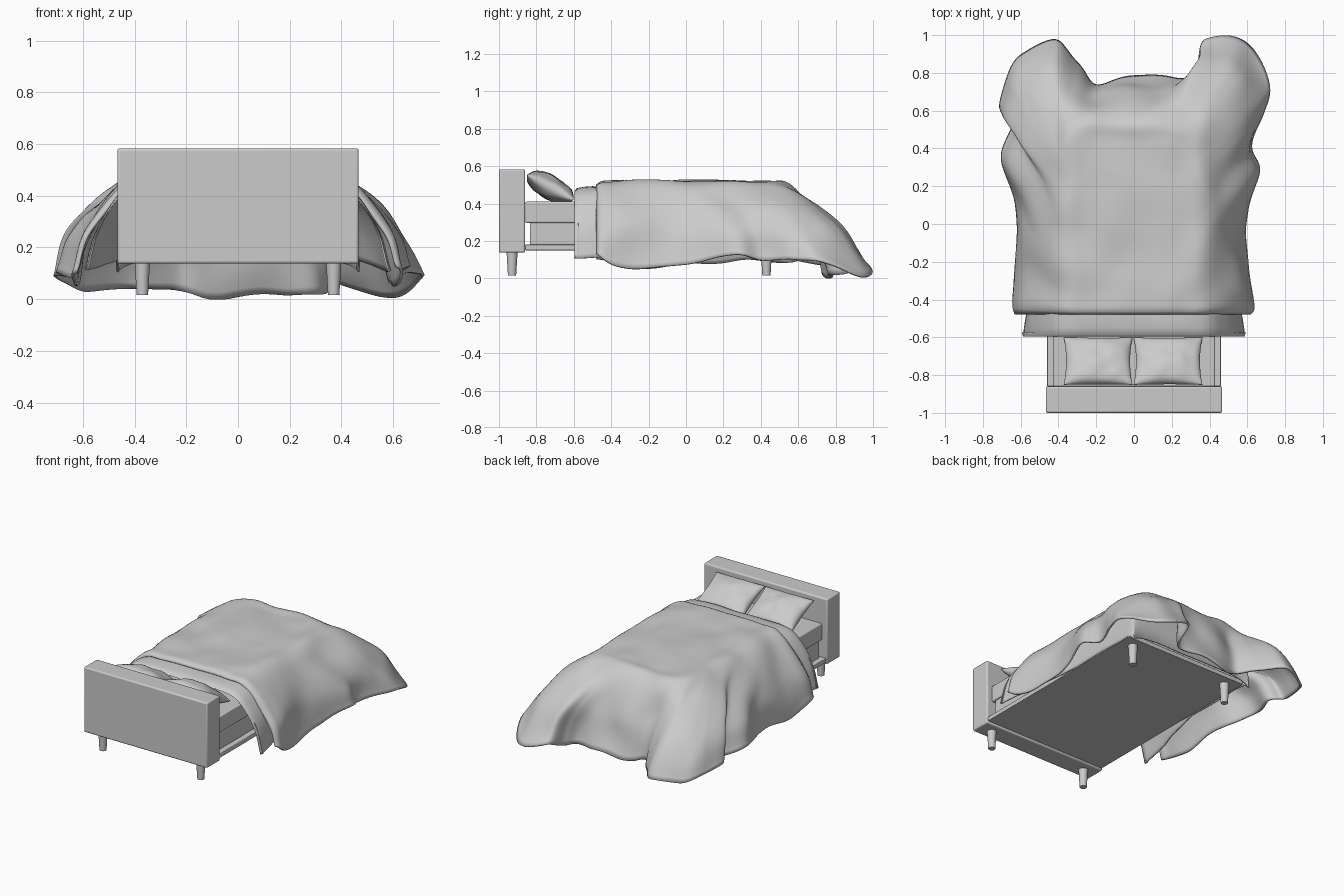
import bpy, bmesh, math
from mathutils import Vector, noise, Matrix

if "Cube" in bpy.data.objects:
    bpy.data.objects.remove(bpy.data.objects["Cube"])


def make(name, verts, faces, merge=0.0):
    me = bpy.data.meshes.new(name)
    me.from_pydata(verts, [], faces)
    bm = bmesh.new()
    bm.from_mesh(me)
    if merge:
        bmesh.ops.remove_doubles(bm, verts=bm.verts, dist=merge)
    bmesh.ops.recalc_face_normals(bm, faces=bm.faces)
    bm.to_mesh(me)
    bm.free()
    ob = bpy.data.objects.new(name, me)
    bpy.context.collection.objects.link(ob)
    return ob


def smooth(ob, angle=40):
    bpy.ops.object.select_all(action='DESELECT')
    bpy.context.view_layer.objects.active = ob
    ob.select_set(True)
    bpy.ops.object.shade_smooth_by_angle(angle=math.radians(angle))


def box(name, lo, hi, bevel=0.006):
    lo, hi = Vector(lo), Vector(hi)
    bpy.ops.mesh.primitive_cube_add(size=1, location=(lo + hi) / 2)
    ob = bpy.context.object
    ob.name = name
    ob.scale = hi - lo
    bpy.ops.object.transform_apply(location=False, rotation=False, scale=True)
    m = ob.modifiers.new("bevel", 'BEVEL')
    m.width, m.segments = bevel, 3
    smooth(ob)
    return ob


def spline(pts, t):
    """Catmull-Rom through pts, t in 0..1."""
    n = len(pts) - 1
    i = min(int(t * n), n - 1)
    f = t * n - i
    b, c = pts[i], pts[i + 1]
    a = pts[i - 1] if i else b * 2 - c
    d = pts[i + 2] if i + 2 <= n else c * 2 - b
    return 0.5 * (2 * b + (c - a) * f + (2 * a - 5 * b + 4 * c - d) * f ** 2
                  + (3 * b - a - 3 * c + d) * f ** 3)


def grid_faces(rows, cols):
    return [(r * cols + c, r * cols + c + 1, (r + 1) * cols + c + 1, (r + 1) * cols + c)
            for r in range(rows - 1) for c in range(cols - 1)]


def cloth(name, verts, faces, thickness):
    ob = make(name, verts, faces, 0.0005)
    # outside faces up
    if sum(p.normal.z * p.area for p in ob.data.polygons) < 0:
        ob.data.flip_normals()
    m = ob.modifiers.new("thickness", 'SOLIDIFY')
    m.thickness, m.offset = thickness, -1
    smooth(ob, 70)
    return ob


# Bed frame, box spring and mattress
box("headboard", (-0.467, -1.0, 0.137), (0.467, -0.86, 0.583), 0.01)
box("bed_slab", (-0.46, -0.86, 0.15), (0.46, 0.5, 0.18), 0.004)
box("box_spring", (-0.425, -0.835, 0.18), (0.425, 0.48, 0.297), 0.006)
box("mattress", (-0.43, -0.86, 0.297), (0.43, 0.5, 0.41), 0.008)

# Tapered legs
for x in (-0.37, 0.37):
    for y, label in ((-0.93, "front"), (0.43, "back")):
        bpy.ops.mesh.primitive_cone_add(vertices=24, radius1=0.022, radius2=0.03,
                                        depth=0.135, location=(x, y, 0.0825))
        bpy.context.object.name = label + "_leg"
        smooth(bpy.context.object)

# Pillows leaning on the headboard
N = 28
for cx, seed in ((-0.19, 1.0), (0.18, 5.0)):
    verts, faces = [], []
    for side in (1, -1):
        base = len(verts)
        for i in range(N + 1):
            for j in range(N + 1):
                u = math.sin((2 * i / N - 1) * math.pi / 2)
                v = math.sin((2 * j / N - 1) * math.pi / 2)
                e = max(0.0, (1 - u * u) * (1 - v * v))
                x = u * 0.182 * (1 - 0.07 * (1 - v * v) * u * u)
                y = v * 0.142 * (1 - 0.06 * (1 - u * u) * v * v)
                wr = noise.noise(Vector((x * 12, y * 12, seed + side)))
                verts.append((x, y, side * (0.062 + 0.012 * wr) * e ** 0.45))
        faces += [tuple(base + k for k in f) for f in grid_faces(N + 1, N + 1)]
    ob = make("pillow", verts, faces, 0.0005)
    ob.matrix_world = (Matrix.Translation((cx, -0.726, 0.486))
                       @ Matrix.Rotation(math.radians(-28), 4, 'X'))
    smooth(ob, 80)

# Sheet: arch flared and turned down at the head, hugging the bed toward the foot
flare = [(0.59, 0.11), (0.55, 0.26), (0.48, 0.39), (0.38, 0.475), (0.2, 0.493)]
snug = [(0.472, 0.15), (0.47, 0.28), (0.45, 0.38), (0.37, 0.455), (0.2, 0.48)]


def arch(half, top):
    pts = [Vector((x, 0, z)) for x, z in half] + [Vector((0, 0, top))]
    return pts + [Vector((-x, 0, z)) for x, z in reversed(half)]


# y, height factor, blend from flared to snug
sweep = [(-0.575, 0.93, 0), (-0.595, 0.95, 0), (-0.585, 0.975, 0), (-0.55, 0.99, .03),
         (-0.5, 1.0, .1), (-0.44, 1.0, .2), (-0.36, 1, .35), (-0.25, 1, .6),
         (-0.12, 1, .85), (0, 1, 1), (0.25, 1, 1), (0.42, 1, 1), (0.5, 0.97, 1),
         (0.535, 0.85, 1), (0.55, 0.6, 1), (0.555, 0.32, 1)]
A, B, C = arch(flare, 0.49), arch(snug, 0.48), 60
verts = []
for y, k, b in sweep:
    for c in range(C + 1):
        p = spline(A, c / C).lerp(spline(B, c / C), b)
        z = p.z * k if p.z > 0.3 or y > 0 else p.z * (1 - (1 - k) * p.z / 0.3)
        w = noise.noise(Vector((p.x * 6, y * 6, p.z * 6))) * 0.006
        verts.append((p.x * (0.985 + 0.015 * k) + w, y, max(z, 0.11) + w))
cloth("folded_sheet", verts, grid_faces(len(sweep), C + 1), 0.008)

# Blanket: hem path from front right, round the foot, to front left
hem = [(.645, -.48, .13), (.635, -.36, .06), (.59, -.12, .06), (.61, .08, .09),
       (.67, .28, .13), (.635, .42, .09), (.69, .58, .09), (.72, .72, .10),
       (.65, .88, .04), (.55, .98, .02), (.38, .99, .08), (.34, .86, .04),
       (.26, .78, .03), (0, .79, .01), (-.2, .74, .03), (-.31, .85, .03),
       (-.42, .97, .04), (-.6, .90, .02), (-.68, .78, .07), (-.72, .62, .10),
       (-.65, .55, .09), (-.70, .35, .11), (-.64, .1, .08), (-.62, -.2, .06),
       (-.66, -.48, .11)]
hem = [Vector(p) for p in hem]
# Shoulder path: where the blanket leaves the flat top (same direction)
edge = [(.40, -.48), (.40, -.27), (.40, -.03), (.40, .2), (.39, .38), (.36, .53),
        (.22, .57), (0, .56)]
edge = [Vector((x, y, 0)) for x, y in edge]
edge += [Vector((-p.x, p.y, 0)) for p in reversed(edge[:-1])]
ROWS, COLS = 192, 36
verts = []
for r in range(ROWS + 1):
    t = r / ROWS
    h = spline(hem, t)
    e = min(t, 1 - t) * 2
    k = min(1.0, 2.0 * e)
    spine = Vector((0, -0.48 + 0.72 * k, 0.52))
    shoulder = spline(edge, t)
    shoulder.z = 0.492
    inner = spine.lerp(shoulder, 0.6)
    inner.z = 0.518
    f = 0.76 if e < 0.5 else 0.76 - 0.12 * min(1, (e - 0.5) / 0.2)
    mid = shoulder.lerp(h, f)
    mid.z = 0.28
    # rounded lip at the turned-down edge
    lip = (0.04, 0.015, 0.004)[min(r, ROWS - r)] if min(r, ROWS - r) < 3 else 0
    for c in range(COLS + 1):
        s = c / COLS
        p = spline([spine, inner, shoulder, mid, h], s)
        # soft wrinkles, stronger on the hanging sides
        a = (0.012 + 0.014 * s) * min(1, 0.3 + 4 * k)
        q = Vector((p.x * 5, p.y * 4, p.z * 4))
        p += Vector((noise.noise(q) * min(1, s * 2),
                     noise.noise(q + Vector((9, 0, 0))) * min(1, s * 2) * k,
                     noise.noise(q + Vector((0, 9, 0))))) * a
        p.x *= 1 - lip
        p.z = max(p.z * (1 - lip), 0.002)
        verts.append(p)
cloth("blanket", verts, grid_faces(ROWS + 1, COLS + 1), 0.012)
